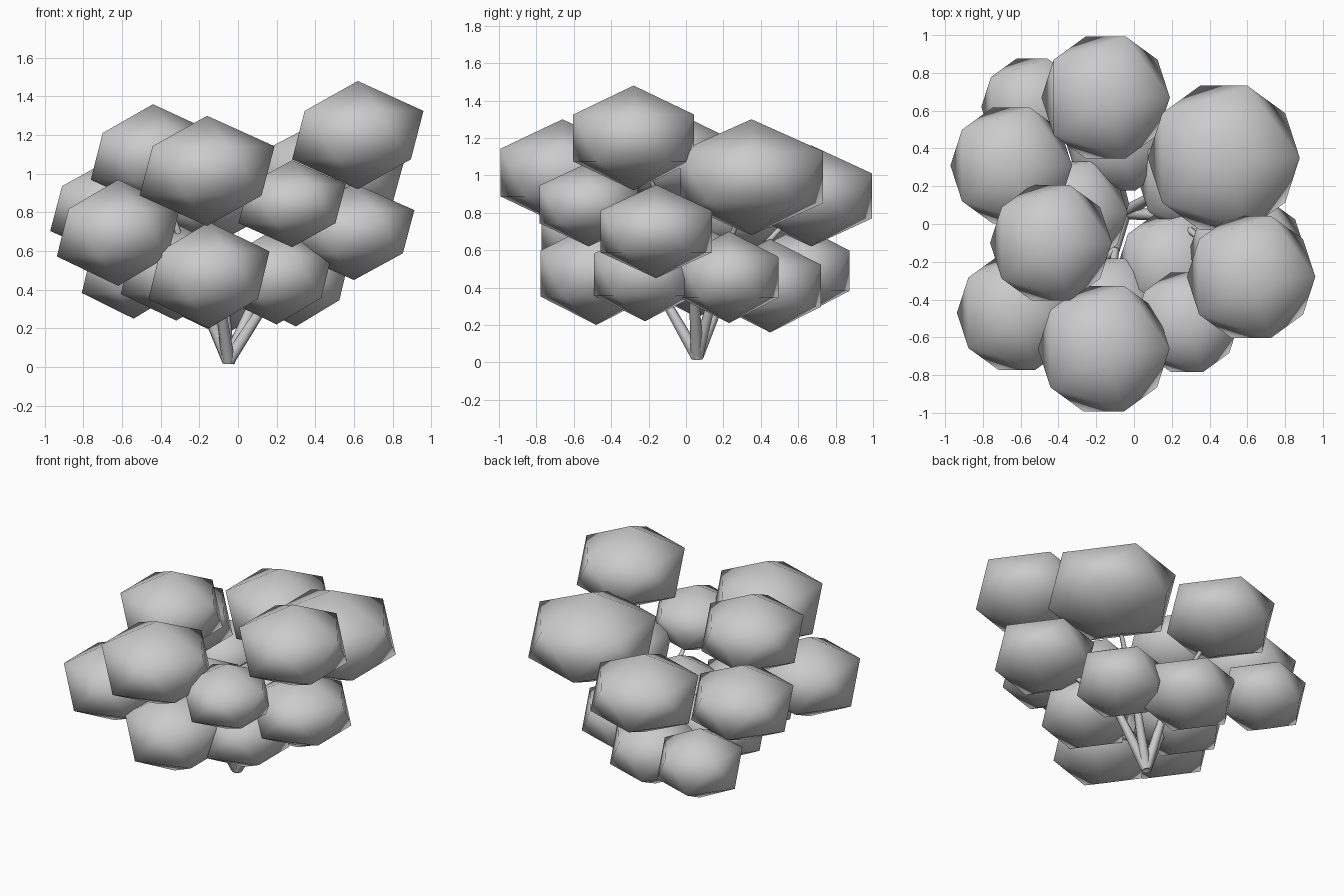
import bpy
from mathutils import Vector

cube = bpy.data.objects.get("Cube")
if cube:
    bpy.data.objects.remove(cube)

grey = bpy.data.materials.new("soft_grey")
grey.use_nodes = True
COLOUR = (0.6, 0.6, 0.6, 1)
grey.diffuse_color = COLOUR
grey.node_tree.nodes["Principled BSDF"].inputs["Base Color"].default_value = COLOUR

# Foliage clumps: name, centre, horizontal radius, vertical radius
CLUMPS = [
    ("top_right", (0.62, -0.28, 1.20), 0.38, 0.28),
    ("top_front", (-0.16, -0.66, 1.015), 0.39, 0.285),
    ("top_left", (-0.44, -0.10, 1.09), 0.36, 0.27),
    ("top_back_right", (0.475, 0.35, 0.99), 0.45, 0.31),
    ("top_back", (-0.15, 0.67, 0.89), 0.38, 0.27),
    ("mid_left", (-0.65, 0.31, 0.82), 0.36, 0.26),
    ("mid_front_left", (-0.62, -0.47, 0.695), 0.355, 0.275),
    ("mid_front_right", (0.28, -0.52, 0.845), 0.31, 0.225),
    ("mid_right", (0.60, -0.16, 0.70), 0.35, 0.25),
    ("low_front", (-0.15, -0.48, 0.475), 0.35, 0.275),
    ("low_right", (0.20, -0.22, 0.47), 0.32, 0.25),
    ("low_back_right", (0.30, 0.23, 0.455), 0.31, 0.245),
    ("low_back", (-0.08, 0.45, 0.41), 0.32, 0.25),
    ("low_left", (-0.32, 0.06, 0.49), 0.32, 0.25),
    ("low_back_left", (-0.54, 0.62, 0.49), 0.30, 0.24),
]


def clump(name, centre, width, height):
    bpy.ops.mesh.primitive_ico_sphere_add(subdivisions=1, radius=1, location=centre)
    ob = bpy.context.object
    ob.name = "foliage_" + name
    ob.scale = (width, width, height)
    ob.data.materials.append(grey)
    bpy.ops.object.shade_smooth()


def branch(name, points, radii):
    """Tapered tube through a few points."""
    curve = bpy.data.curves.new(name, "CURVE")
    curve.dimensions = "3D"
    curve.bevel_depth = 1
    curve.bevel_resolution = 1
    curve.use_fill_caps = True
    spline = curve.splines.new("POLY")
    spline.points.add(len(points) - 1)
    for p, co, r in zip(spline.points, points, radii):
        p.co = (*co, 1)
        p.radius = r
    curve.materials.append(grey)
    ob = bpy.data.objects.new(name, curve)
    bpy.context.collection.objects.link(ob)


for c in CLUMPS:
    clump(*c)

# Stems fan out from the root, each splitting into twigs that reach the clumps
ROOT = Vector((-0.05, 0.06, 0.03))
STEMS = {
    "right": ((0.20, 0.04, 0.42), ("top_right", "mid_right", "low_right", "mid_front_right")),
    "front": ((-0.10, -0.14, 0.38), ("top_front", "low_front", "mid_front_left")),
    "left": ((-0.22, 0.04, 0.42), ("top_left", "low_left", "mid_left")),
    "back": ((-0.08, 0.22, 0.42), ("top_back", "low_back", "low_back_left")),
    "back_right": ((0.12, 0.16, 0.42), ("top_back_right", "low_back_right")),
}
centres = {c[0]: Vector(c[1]) for c in CLUMPS}
for side, (fork, targets) in STEMS.items():
    fork = Vector(fork)
    branch("stem_" + side, (ROOT, ROOT.lerp(fork, 0.5), fork), (0.035, 0.03, 0.024))
    for t in targets:
        branch("twig_" + t, (fork, centres[t]), (0.022, 0.01))
